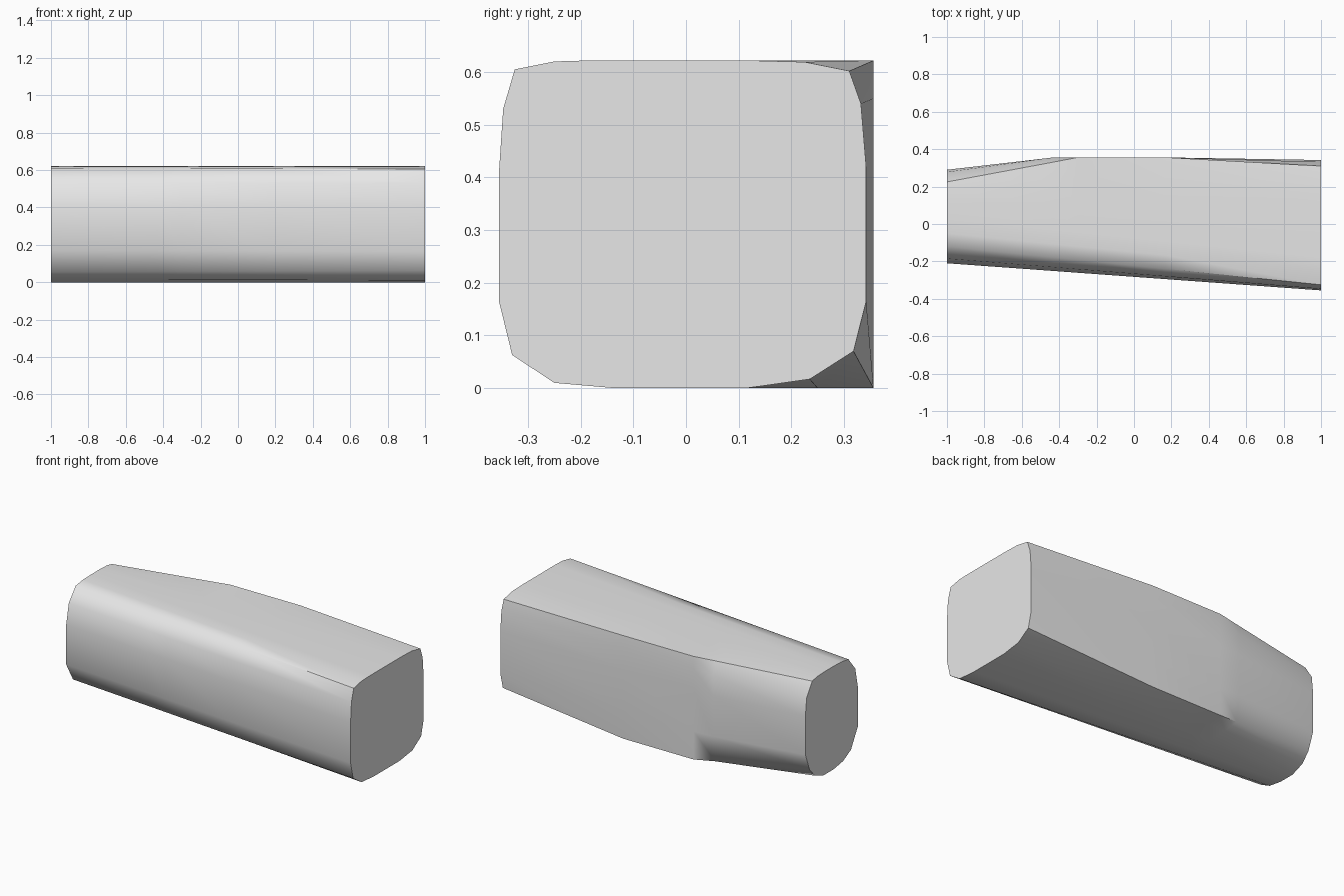
import bpy, bmesh, math

cube = bpy.data.objects.get("Cube")
if cube:
    bpy.data.objects.remove(cube, do_unlink=True)

# End outlines as (y, z), running from the front top edge down, under and up the back
wide_end = [(-.25, .62), (-.325, .605), (-.347, .53), (-.355, .41), (-.355, .165), (-.33, .063),
            (-.25, .01), (-.135, 0), (.115, 0), (.235, .017), (.318, .07), (.342, .165),
            (.342, .42), (.332, .54), (.31, .602), (.225, .619), (.115, .622), (-.18, .622)]
narrow_end = [(-.05, .62), (-.12, .61), (-.185, .53), (-.21, .41), (-.21, .17), (-.145, .055),
              (-.07, .015), (.02, 0), (.12, 0), (.2, .03), (.25, .085), (.29, .19),
              (.29, .42), (.278, .53), (.225, .61), (.18, .619), (.12, .622), (.03, .622)]
# Square-cornered back shared by the middle sections, replacing points 8 to 16
BACK = .356
square_back = [(.115, 0), (.25, 0), (BACK, 0), (BACK, .17), (BACK, .42), (BACK, .55),
               (BACK, .622), (.25, .622), (.115, .622)]


def blend(a, b, t):
    return [(p[0] + (q[0] - p[0]) * t, p[1] + (q[1] - p[1]) * t) for p, q in zip(a, b)]


def middle(x):
    ring = blend(narrow_end, wide_end, (x + 1) / 2)
    ring[8:17] = square_back
    return ring


# Transition section: the back wall is already full depth, its corners still rounded
shoulder = blend(narrow_end, middle(-.3), .81)
for i in (11, 12, 13):
    shoulder[i] = (BACK, shoulder[i][1])

sections = [(-1, narrow_end), (-.43, shoulder), (-.3, middle(-.3)),
            (.17, middle(.17)), (1, wide_end)]

# Loft the body through the sections and close both ends
bm = bmesh.new()
rings = [[bm.verts.new((x, y, z)) for y, z in outline] for x, outline in sections]
for a, b in zip(rings, rings[1:]):
    for i in range(len(a)):
        j = (i + 1) % len(a)
        bm.faces.new((a[i], a[j], b[j], b[i]))
bm.faces.new(rings[0])
bm.faces.new(rings[-1])
bmesh.ops.recalc_face_normals(bm, faces=bm.faces)

mesh = bpy.data.meshes.new("tapered_block")
bm.to_mesh(mesh)
bm.free()
body = bpy.data.objects.new("tapered_block", mesh)
bpy.context.collection.objects.link(body)

# Plain grey material
grey = bpy.data.materials.new("light_grey")
grey.use_nodes = True
colour = (.8, .8, .8, 1)
grey.diffuse_color = colour
for node in grey.node_tree.nodes:
    if node.type == "BSDF_PRINCIPLED":
        node.inputs["Base Color"].default_value = colour
mesh.materials.append(grey)

# Smooth sides with crisp ends and back corners
bpy.ops.object.select_all(action="DESELECT")
body.select_set(True)
bpy.context.view_layer.objects.active = body
bpy.ops.object.shade_smooth_by_angle(angle=math.radians(55))
